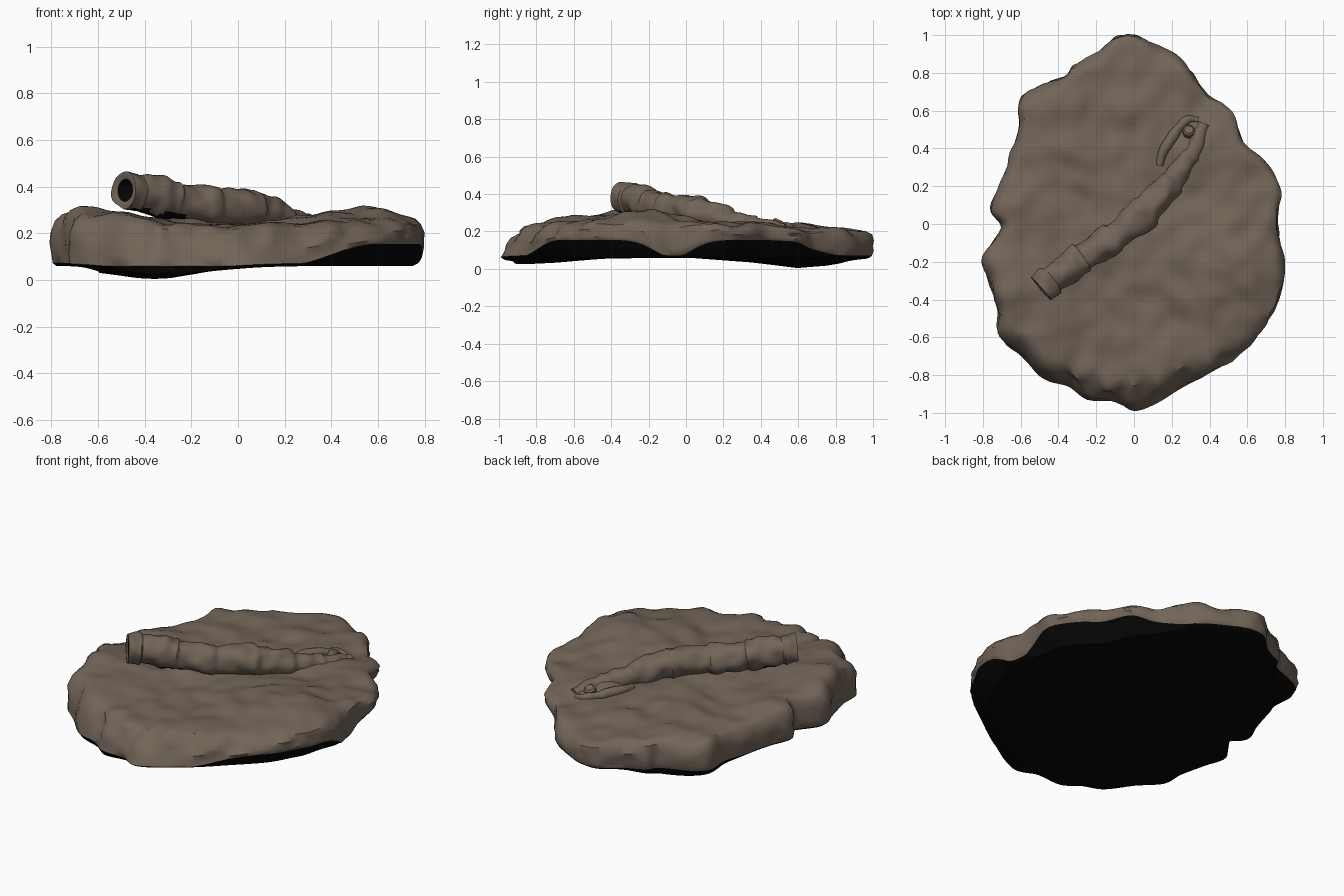
import bpy, bmesh, math
from mathutils import Vector, noise

cube = bpy.data.objects.get("Cube")
if cube:
    bpy.data.objects.remove(cube)


def material(name, rgb):
    m = bpy.data.materials.new(name)
    m.use_nodes = True
    color = (*rgb, 1)
    m.diffuse_color = color
    bsdf = m.node_tree.nodes["Principled BSDF"]
    bsdf.inputs["Base Color"].default_value = color
    bsdf.inputs["Roughness"].default_value = 0.9
    return m


STONE = material("brown stone", (0.17, 0.13, 0.098))
BLACK = material("black underside", (0.002, 0.002, 0.002))


def loft(name, rings, black_bands=(), black_start=False):
    """Bridge closed rings in order and cap both ends."""
    bm = bmesh.new()
    loops = [[bm.verts.new(p) for p in ring] for ring in rings]
    for k, (a, b) in enumerate(zip(loops, loops[1:])):
        for i in range(len(a)):
            j = (i + 1) % len(a)
            face = bm.faces.new((a[i], a[j], b[j], b[i]))
            face.material_index = int(k in black_bands)
    start = bm.faces.new(loops[0][::-1])
    start.material_index = int(black_start)
    bm.faces.new(loops[-1])
    bmesh.ops.recalc_face_normals(bm, faces=bm.faces)
    mesh = bpy.data.meshes.new(name)
    bm.to_mesh(mesh)
    bm.free()
    mesh.materials.append(STONE)
    mesh.materials.append(BLACK)
    obj = bpy.data.objects.new(name, mesh)
    bpy.context.collection.objects.link(obj)
    bpy.ops.object.select_all(action="DESELECT")
    obj.select_set(True)
    bpy.context.view_layer.objects.active = obj
    bpy.ops.object.shade_smooth_by_angle(angle=math.radians(40))
    return obj


def spline(points, t, closed=False):
    """Catmull-Rom point at t (0..1) along tuples of any length."""
    n = len(points)
    u = t * (n if closed else n - 1)
    i = int(u) if closed else min(int(u), n - 2)
    f = u - i
    pick = lambda k: points[k % n] if closed else points[max(0, min(n - 1, k))]
    return [b + f / 2 * (c - a + f * (2 * a - 5 * b + 4 * c - d + f * (3 * (b - c) + d - a)))
            for a, b, c, d in zip(*(pick(i + k) for k in (-1, 0, 1, 2)))]


def bump(x, y, cx, cy, w):
    return math.exp(-((x - cx) ** 2 + (y - cy) ** 2) / (w * w))


def ramp(v, lo, hi):
    v = max(0, min(1, (v - lo) / (hi - lo)))
    return v * v * (3 - 2 * v)


# Slab heights: rolling top, sagging underside, edge of the black base
def top_z(x, y):
    z = 0.24 - 0.04 * max(0, y) ** 2
    z += 0.06 * bump(x, y, -0.7, -0.3, 0.32) + 0.07 * bump(x, y, 0.48, -0.2, 0.25)
    z += 0.03 * bump(x, y, -0.5, -0.7, 0.25) - 0.015 * bump(x, y, -0.1, -0.6, 0.3)
    z += 0.03 * noise.noise(Vector((x * 4, y * 4, 1)))
    return z + 0.018 * noise.noise(Vector((x * 9, y * 9, 5)))


def bottom_z(x, y):
    return (0.06 - 0.055 * bump(x, y, -0.36, 0.6, 0.3)
            - 0.035 * bump(x, y, -0.3, -0.85, 0.3))


def undercut(x, y):
    return ramp(x, 0.2, 0.6) * (1 - math.exp(-((y + 0.07) / 0.14) ** 2))


# Slab
outline = [(0, 1), (0.1, .96), (.25, .87), (.35, .74), (.42, .66), (.52, .59),
           (.58, .43), (.68, .34), (.77, .2), (.76, .05), (.77, -.08), (.8, -.2),
           (.78, -.38), (.73, -.48), (.66, -.6), (.55, -.71), (.4, -.8), (.25, -.88),
           (.12, -.96), (0, -1), (-.1, -.95), (-.25, -.94), (-.35, -.87), (-.48, -.83),
           (-.6, -.71), (-.72, -.6), (-.73, -.47), (-.77, -.3), (-.8, -.17), (-.7, -.02),
           (-.76, .07), (-.71, .2), (-.65, .38), (-.61, .5), (-.61, .64), (-.54, .71),
           (-.37, .78), (-.32, .84), (-.2, .9), (-.1, .99)]
SIDES = 200
rim = [spline(outline, i / SIDES, True) for i in range(SIDES)]

levels = [(0.02, "base"), (0.5, "base"), (0.8, "base"), (0.97, "base"), (0.99, "seam"),
          (1, 0.2), (1, 0.4), (1, 0.6), (0.985, 0.85), (0.955, 0.97)]
levels += [(0.92 * (1 - k / 26), 1) for k in range(26)] + [(0.01, 1)]

rings = []
for scale, height in levels:
    ring = []
    for x, y in rim:
        s, cut = scale, undercut(x, y)
        if height == "base":
            s *= 1 - 0.09 * cut
        elif height != "seam":
            # the front wall leans back and the whole edge is scalloped
            front = max(0, -y) ** 2
            wave = noise.noise(Vector((x * 7, y * 7, height * 2)))
            chip = noise.noise(Vector((x * 12, y * 12, height * 3)))
            s *= 1 - height * front * (0.1 + 0.11 * wave) + 0.018 * chip * ramp(s, 0.7, 1)
        px, py = x * s, y * s
        low, high = bottom_z(px, py), top_z(px, py)
        seam = max(low + 0.012, 0.06 + 0.095 * cut)
        if height == "base":
            z = low
        elif height == "seam":
            z = seam
        else:
            z = seam + (high - seam) * height
        ring.append((px, py, z))
    rings.append(ring)
loft("rock_slab", rings, range(4), True)


def tube_ring(path, t, radius, sides, rough=0.0):
    here = Vector(spline(path, t)[:3])
    a, b = max(0, t - 0.02), min(1, t + 0.02)
    along = (Vector(spline(path, b)[:3]) - Vector(spline(path, a)[:3])).normalized()
    side = along.cross(Vector((0, 0, 1))).normalized()
    up = side.cross(along)
    ring = []
    for i in range(sides):
        ang = math.tau * i / sides
        d = side * math.cos(ang) + up * math.sin(ang)
        r = radius * (1 + rough * noise.noise((here + d * radius) * 14))
        ring.append(here + d * r)
    return ring


# Segmented fossil body with a hollow front end: x, y, z, radius
body = [(-.49, -.345, .385, .082), (-.4, -.27, .375, .085), (-.25, -.165, .335, .08),
        (-.1, -.07, .315, .082), (.05, .06, .305, .085), (.17, .19, .27, .072),
        (.27, .32, .235, .058), (.33, .43, .22, .048), (.37, .53, .21, .032)]
rings = [tube_ring(body, t, r, 24)
         for t, r in ((0.1, 0.02), (0.07, 0.044), (0.015, 0.048), (0, 0.064))]
STEPS = 120
for k in range(STEPS + 1):
    t = k / STEPS
    groove = (t * 7 + 0.35) % 1
    swell = 0.9 + 0.16 * groove * ramp(1 - groove, 0, 0.08)
    rings.append(tube_ring(body, t, spline(body, t)[3] * swell, 24, 0.22))
fossil = loft("fossil_body", rings, range(2), True)
# black underside where the raised end overhangs the slab
for face in fossil.data.polygons:
    if face.normal.z < -0.75 and -0.46 < face.center.x < -0.22:
        face.material_index = 1

# Thin curled tail beside the narrow end
tail = [(.34, .55, .21, .018), (.29, .555, .22, .02), (.24, .51, .225, .026),
        (.19, .44, .23, .028), (.15, .37, .235, .024), (.135, .31, .235, .018)]
loft("fossil_tail", [tube_ring(tail, k / 30, spline(tail, k / 30)[3], 12, 0.4)
                     for k in range(31)])

# Small round knob in the bend of the tail
stem = [(.29, .47, .2), (.29, .5, .262)]
loft("fossil_knob", [tube_ring(stem, t, r, 16)
                     for t, r in ((0, .032), (0.8, .032), (1, .022))])
